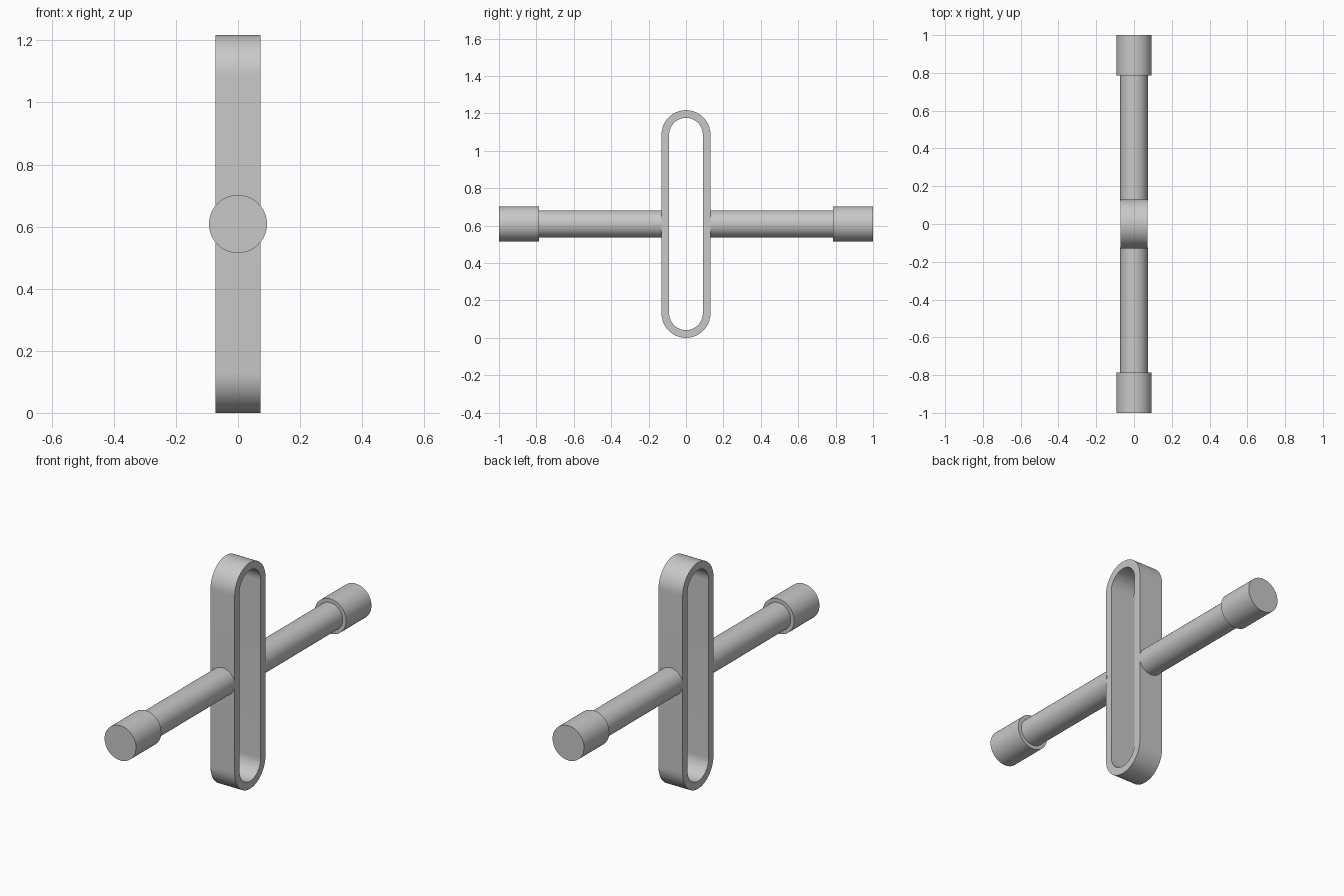
import bpy
import bmesh
from math import cos, sin, pi, radians

if "Cube" in bpy.data.objects:
    bpy.data.objects.remove(bpy.data.objects["Cube"], do_unlink=True)

HEIGHT = 1.217
MID = HEIGHT / 2
RING_RADIUS = 0.131
WALL = 0.041
RING_HALF_WIDTH = 0.072
ROD_RADIUS = 0.073
CAP_RADIUS = 0.0935
ARC_STEPS = 32

grey = bpy.data.materials.new("plain grey")
grey.use_nodes = True
colour = (0.58, 0.58, 0.58, 1)
grey.diffuse_color = colour
grey.node_tree.nodes["Principled BSDF"].inputs["Base Color"].default_value = colour


def finish(obj):
    obj.data.materials.append(grey)
    bpy.ops.object.select_all(action="DESELECT")
    obj.select_set(True)
    bpy.context.view_layer.objects.active = obj
    bpy.ops.object.shade_smooth_by_angle(angle=radians(30))


def cylinder_along_y(name, radius, start, end):
    bpy.ops.mesh.primitive_cylinder_add(
        vertices=64, radius=radius, depth=abs(end - start),
        location=(0, (start + end) / 2, MID), rotation=(pi / 2, 0, 0))
    obj = bpy.context.object
    obj.name = name
    finish(obj)


def stadium(radius):
    """Upright slot outline in the YZ plane."""
    offset = MID - RING_RADIUS
    points = []
    for side, start in ((1, 0), (-1, pi)):
        for i in range(ARC_STEPS + 1):
            a = start + pi * i / ARC_STEPS
            points.append((radius * cos(a), MID + side * offset + radius * sin(a)))
    return points


# Oblong ring: four outlines joined into a closed band
bm = bmesh.new()
outer, inner = stadium(RING_RADIUS), stadium(RING_RADIUS - WALL)
loops = [[bm.verts.new((x, y, z)) for y, z in outline]
         for x, outline in ((-RING_HALF_WIDTH, outer), (RING_HALF_WIDTH, outer),
                            (RING_HALF_WIDTH, inner), (-RING_HALF_WIDTH, inner))]
for k, loop in enumerate(loops):
    after = loops[(k + 1) % len(loops)]
    for i in range(len(loop)):
        j = (i + 1) % len(loop)
        bm.faces.new((loop[i], loop[j], after[j], after[i]))
bmesh.ops.recalc_face_normals(bm, faces=bm.faces)
mesh = bpy.data.meshes.new("oblong_ring")
bm.to_mesh(mesh)
bm.free()
ring = bpy.data.objects.new("oblong_ring", mesh)
bpy.context.collection.objects.link(ring)
finish(ring)

# Rods and end caps, front and back
for label, side in (("front", -1), ("back", 1)):
    cylinder_along_y(label + "_rod", ROD_RADIUS, side * 0.125, side * 0.8)
    cylinder_along_y(label + "_cap", CAP_RADIUS, side * 0.785, side * 1.0)
